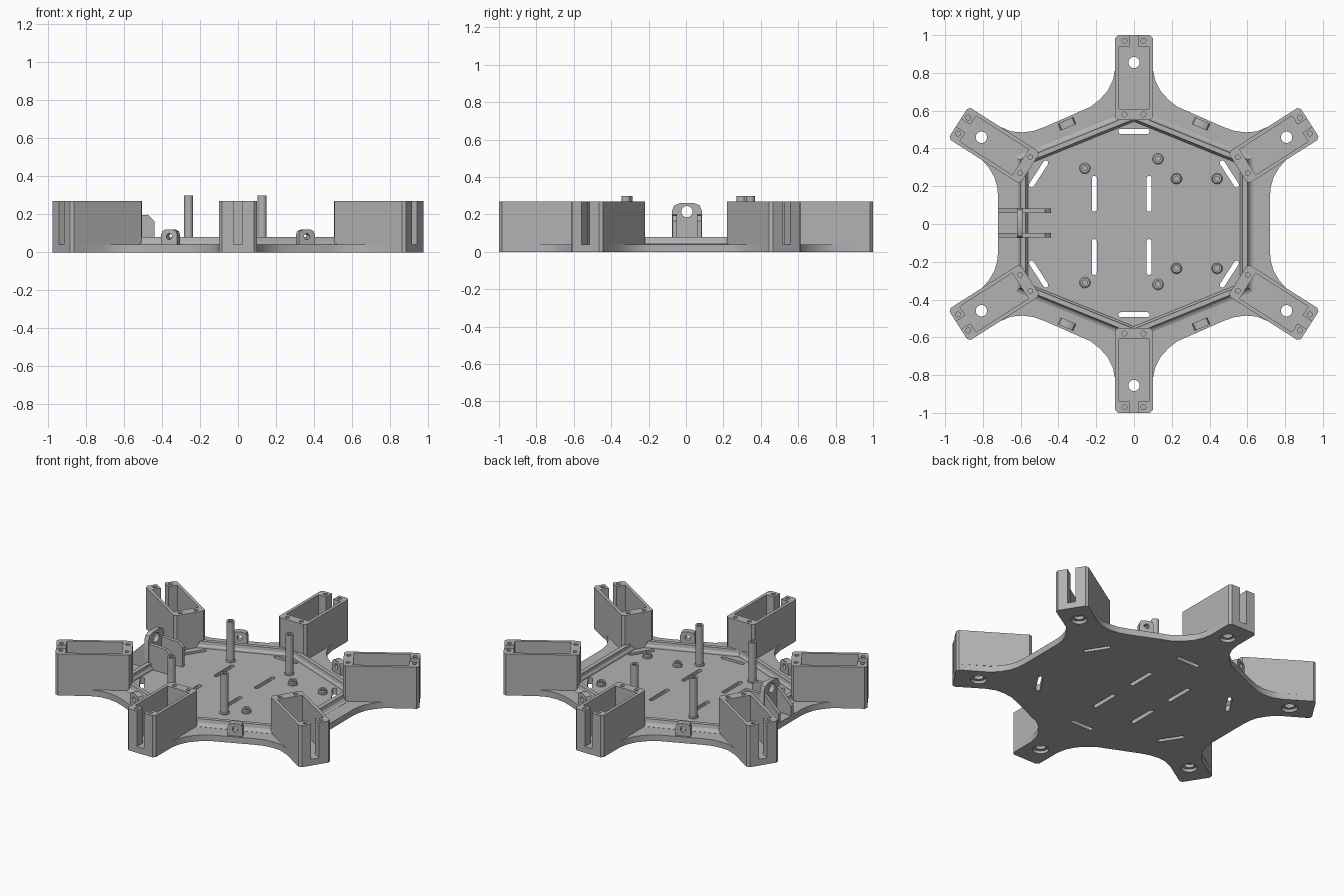
import bpy, bmesh, math
from mathutils import Matrix, Vector

cube = bpy.data.objects.get("Cube")
if cube:
    bpy.data.objects.remove(cube, do_unlink=True)

grey = bpy.data.materials.new("plain_grey")
grey.use_nodes = True
grey.diffuse_color = (0.45, 0.45, 0.45, 1)
grey.node_tree.nodes["Principled BSDF"].inputs["Base Color"].default_value = grey.diffuse_color

FLOOR, RIM, TOP = 0.04, 0.08, 0.27
SIGNS = [(sx, sy) for sx in (1, -1) for sy in (1, -1)]


def loft(bm, loops, matrix=Matrix(), ring=False):
    """Skin a stack of (outline, height) loops; a ring closes on itself."""
    rows = [[bm.verts.new(matrix @ Vector((x, y, z))) for x, y in pts] for pts, z in loops]
    pairs = list(zip(rows, rows[1:]))
    if ring:
        pairs.append((rows[-1], rows[0]))
    else:
        bm.faces.new(rows[0][::-1])
        bm.faces.new(rows[-1])
    for a, b in pairs:
        for i in range(len(a)):
            j = (i + 1) % len(a)
            bm.faces.new((a[i], a[j], b[j], b[i]))


def finish(name, bm):
    bmesh.ops.recalc_face_normals(bm, faces=bm.faces[:])
    mesh = bpy.data.meshes.new(name)
    bm.to_mesh(mesh)
    bm.free()
    obj = bpy.data.objects.new(name, mesh)
    mesh.materials.append(grey)
    bpy.context.collection.objects.link(obj)
    return obj


def activate(obj):
    bpy.ops.object.select_all(action='DESELECT')
    obj.select_set(True)
    bpy.context.view_layer.objects.active = obj


def smooth(obj):
    activate(obj)
    bpy.ops.object.shade_smooth_by_angle(angle=math.radians(35))


def cut(obj, bm):
    cutter = finish("cutter", bm)
    cutter.hide_render = True
    mod = obj.modifiers.new("holes", 'BOOLEAN')
    mod.operation, mod.solver, mod.object = 'DIFFERENCE', 'EXACT', cutter
    activate(obj)
    bpy.ops.object.modifier_apply(modifier=mod.name)
    bpy.data.objects.remove(cutter, do_unlink=True)


def circle(r, n=24, c=(0, 0)):
    return [(c[0] + r * math.cos(2 * math.pi * i / n), c[1] + r * math.sin(2 * math.pi * i / n))
            for i in range(n)]


def capsule(length, r):
    """Round-ended slot along x."""
    h = length / 2 - r
    arc = [math.pi * i / 8 - math.pi / 2 for i in range(9)]
    return ([(h + r * math.cos(a), r * math.sin(a)) for a in arc] +
            [(-h - r * math.cos(a), -r * math.sin(a)) for a in arc])


def place(x, y, angle=0.0, z=0.0):
    return Matrix.Translation((x, y, z)) @ Matrix.Rotation(angle, 4, 'Z')


UPRIGHT = Matrix.Rotation(math.pi / 2, 4, 'X')
TILT = math.radians(32.5)

# Arm frames: origin at the outer end, local +y pointing outward
arms = [place(0, 1), place(0, -1, math.pi)]
for sx, sy in SIGNS:
    arms.append(place(0.93 * sx, 0.537 * sy, math.atan2(sy * math.sin(TILT), sx * math.cos(TILT)) - math.pi / 2))
diagonal = arms[2]

# Base plate: one quarter outline mirrored round
tip = [(diagonal @ Vector((x, y, 0)))[:2] for x, y in ((-0.1, -0.015), (-0.085, 0), (0.085, 0), (0.1, -0.015))]
quarter = [(0.085, 1), (0.1, 0.985), (0.1, 0.82), (0.112, 0.76), (0.14, 0.705), (0.18, 0.66), (0.23, 0.62),
           (0.3, 0.59), (0.47, 0.515), (0.53, 0.493), (0.59, 0.485), (0.65, 0.49), (0.71, 0.515)]
quarter += tip + [(0.81, 0.345), (0.77, 0.3), (0.74, 0.25), (0.725, 0.2), (0.72, 0.15)]
right = quarter + [(x, -y) for x, y in quarter[::-1]]
outline = right + [(-x, y) for x, y in right[::-1]]
bm = bmesh.new()
loft(bm, [(outline, 0), (outline, FLOOR)])
base = finish("base_plate", bm)

bm = bmesh.new()
for m in arms:
    spot = circle(0.03, c=(0, -0.145))
    loft(bm, [(circle(0.05, c=(0, -0.145)), -0.02), (circle(0.046, c=(0, -0.145)), 0.018),
              (spot, 0.02), (spot, 0.1)], m)
slots = [place(0, y, 0) for y in (0.49, -0.48)]
slots += [place(x, y, math.pi / 2) for x in (-0.21, 0.08) for y in (0.16, -0.175)]
slots += [place(0.505 * sx, 0.265 * sy, -sx * sy * math.radians(57)) for sx, sy in SIGNS]
for i, m in enumerate(slots):
    shape = capsule(0.19 if 2 <= i < 6 else 0.165, 0.0135)
    loft(bm, [(shape, -0.02), (shape, 0.1)], m)
cut(base, bm)
smooth(base)

# Raised rim with a flared outer foot
hexagon = [(0, 0.575), (-0.595, 0.335), (-0.595, -0.335), (0, -0.575), (0.595, -0.335), (0.595, 0.335)]
bm = bmesh.new()
loft(bm, [([(x * s, y * s) for x, y in hexagon], z) for s, z in
          ((0.94, 0.03), (0.945, 0.048), (0.96, 0.06), (0.965, RIM), (1.012, RIM),
           (1.02, 0.058), (1.035, 0.047), (1.06, 0.041), (1.06, 0.03))], ring=True)
finish("rim", bm)

# Servo housings: slotted wall around an open pocket
half = [(0.025, 0), (0.085, 0), (0.1, -0.015), (0.1, -0.435), (0.085, -0.45)]
inner = [(0.08, -0.39), (0.08, -0.06), (0.025, -0.06)]
wall = half + [(-x, y) for x, y in half[::-1]]
wall += [(-x, y) for x, y in inner[::-1]] + inner
# walk the inside from the left slot edge back to the right one
wall = half + [(-x, y) for x, y in half[::-1]] + [(-x, y) for x, y in inner[::-1]] + inner
for i, m in enumerate(arms):
    bm = bmesh.new()
    loft(bm, [(wall, FLOOR - 0.0005), (wall, TOP)], m)
    housing = finish(f"servo_housing_{i + 1}", bm)
    bm = bmesh.new()
    for x in (0.05, -0.05):
        for y in (-0.03, -0.42):
            hole = circle(0.013, 16, (x, y))
            loft(bm, [(hole, 0.17), (hole, TOP + 0.02)], m)
    cut(housing, bm)

# Hollow standoffs, tall and short
posts = [(-0.26, 0.295, 0.3), (-0.26, -0.31, 0.3), (0.127, 0.345, 0.3), (0.127, -0.32, 0.3)]
posts += [(x, y, 0.065) for x in (0.225, 0.44) for y in (0.24, -0.235)]
for i, (x, y, h) in enumerate(posts):
    bm = bmesh.new()
    loft(bm, [(circle(0.029), 0.03), (circle(0.029), 0.045), (circle(0.024), 0.05), (circle(0.024), h),
              (circle(0.013), h), (circle(0.013), h - 0.02)], place(x, y))
    smooth(finish(f"standoff_{i + 1}", bm))


def lug(name, width, height, chamfer, thick, hole_z, hole_r, matrix):
    """Upright plate with clipped top corners and a cross hole."""
    w = width / 2
    side = [(w, FLOOR - 0.01), (w, height - chamfer), (w - chamfer * 0.3, height - chamfer * 0.3),
            (w - chamfer, height)]
    shape = side + [(-x, z) for x, z in side[::-1]]
    bm = bmesh.new()
    loft(bm, [(shape, -thick / 2), (shape, thick / 2)], matrix @ UPRIGHT)
    obj = finish(name, bm)
    bm = bmesh.new()
    hole = circle(hole_r, c=(0, hole_z))
    loft(bm, [(hole, -thick), (hole, thick)], matrix @ UPRIGHT)
    cut(obj, bm)
    smooth(obj)


# Small side lugs on the four slanted edges
for i, (sx, sy) in enumerate(SIGNS):
    lug(f"side_lug_{i + 1}", 0.09, 0.12, 0.025, 0.04, 0.083, 0.016,
        place(0.355 * sx, 0.53 * sy, -sx * sy * math.radians(23)))

# Connector bracket: drilled plate held by two fins
lug("bracket_plate", 0.16, 0.26, 0.04, 0.03, 0.215, 0.03, place(-0.605, 0.005, math.pi / 2))
fin = [(-0.72, 0.03), (-0.44, 0.03), (-0.44, 0.165), (-0.47, 0.195), (-0.62, 0.2), (-0.72, 0.1)]
for name, y in (("bracket_fin_back", 0.07), ("bracket_fin_front", -0.06)):
    bm = bmesh.new()
    loft(bm, [(fin, -0.012), (fin, 0.012)], place(0, y) @ UPRIGHT)
    finish(name, bm)
